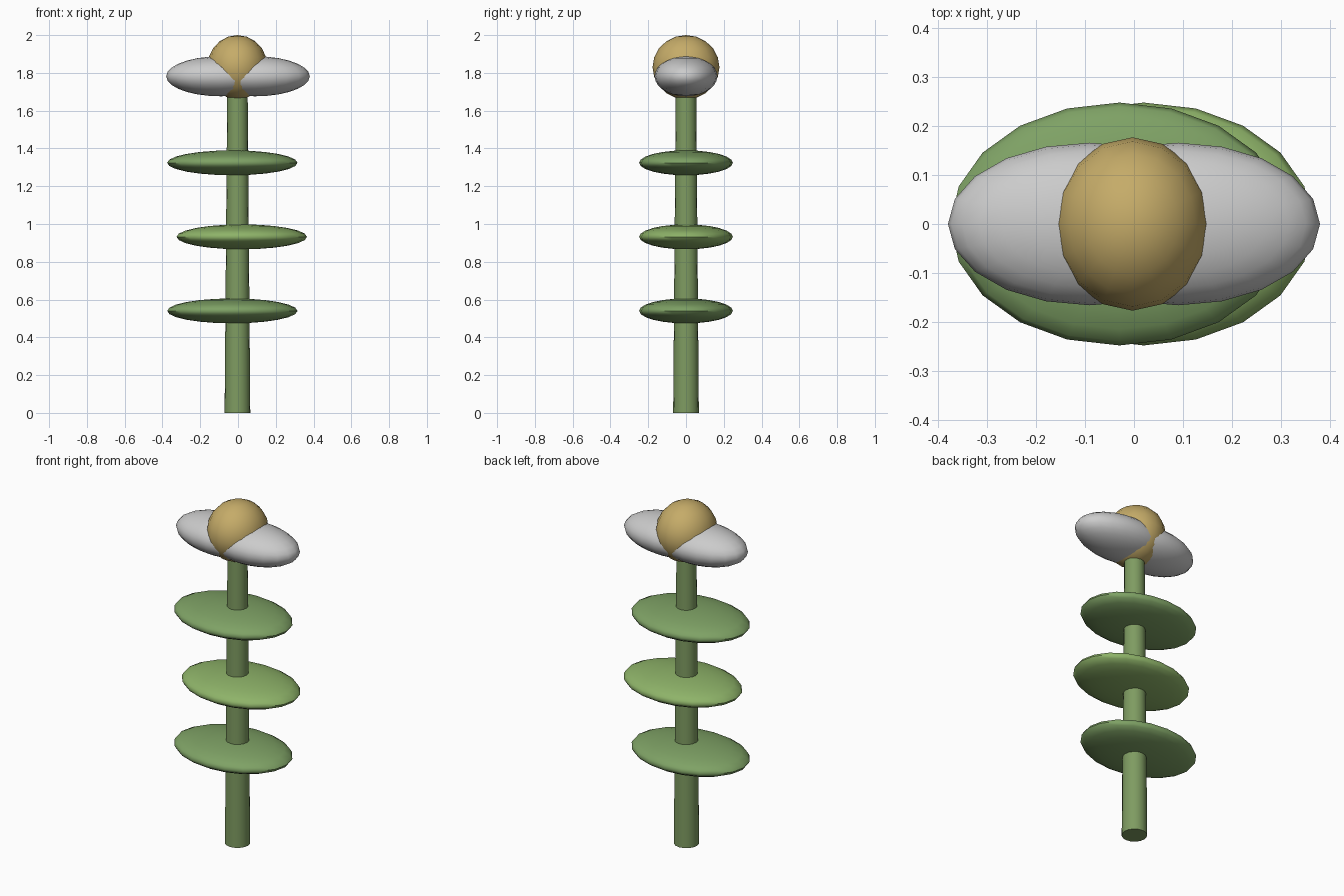
import bpy
import math

if "Cube" in bpy.data.objects:
    bpy.data.objects.remove(bpy.data.objects["Cube"])


def material(name, color):
    m = bpy.data.materials.new(name)
    m.diffuse_color = (*color, 1)
    m.use_nodes = True
    m.node_tree.nodes["Principled BSDF"].inputs["Base Color"].default_value = m.diffuse_color
    return m


def finish(name, mat, angle):
    o = bpy.context.object
    o.name = name
    if mat:
        o.data.materials.append(mat)
    bpy.ops.object.transform_apply(location=False, rotation=True, scale=True)
    bpy.ops.object.shade_smooth_by_angle(angle=math.radians(angle))
    return o


def ellipsoid(name, loc, radii, segs, rings, mat=None):
    bpy.ops.mesh.primitive_uv_sphere_add(segments=segs, ring_count=rings, radius=1, location=loc)
    bpy.context.object.scale = radii
    return finish(name, mat, 60)


stem_green = material("stem_green", (0.21, 0.33, 0.12))
leaf_green = material("leaf_green", (0.21, 0.36, 0.13))
light_green = material("light_green", (0.27, 0.45, 0.14))
gold = material("gold", (0.56, 0.41, 0.14))

# Tapered stem
bpy.ops.mesh.primitive_cone_add(vertices=16, radius1=0.068, radius2=0.054, depth=1.72,
                                location=(-0.003, 0, 0.86))
finish("stem", stem_green, 40)

# Flat oval leaves, alternately shifted left and right
for i, (x, z, mat) in enumerate([(-0.03, 0.54, leaf_green),
                                 (0.02, 0.932, light_green),
                                 (-0.03, 1.324, leaf_green)]):
    ellipsoid(f"leaf_{i + 1}", (x, 0, z), (0.345, 0.248, 0.066), 20, 12, mat)

# Pair of overlapping petals
for side, s in (("left", -1), ("right", 1)):
    ellipsoid(f"petal_{side}", (s * 0.09, 0, 1.782), (0.29, 0.166, 0.106), 20, 14)

# Rounded flower centre
ellipsoid("flower_centre", (-0.003, 0, 1.83), (0.16, 0.177, 0.17), 16, 10, gold)
